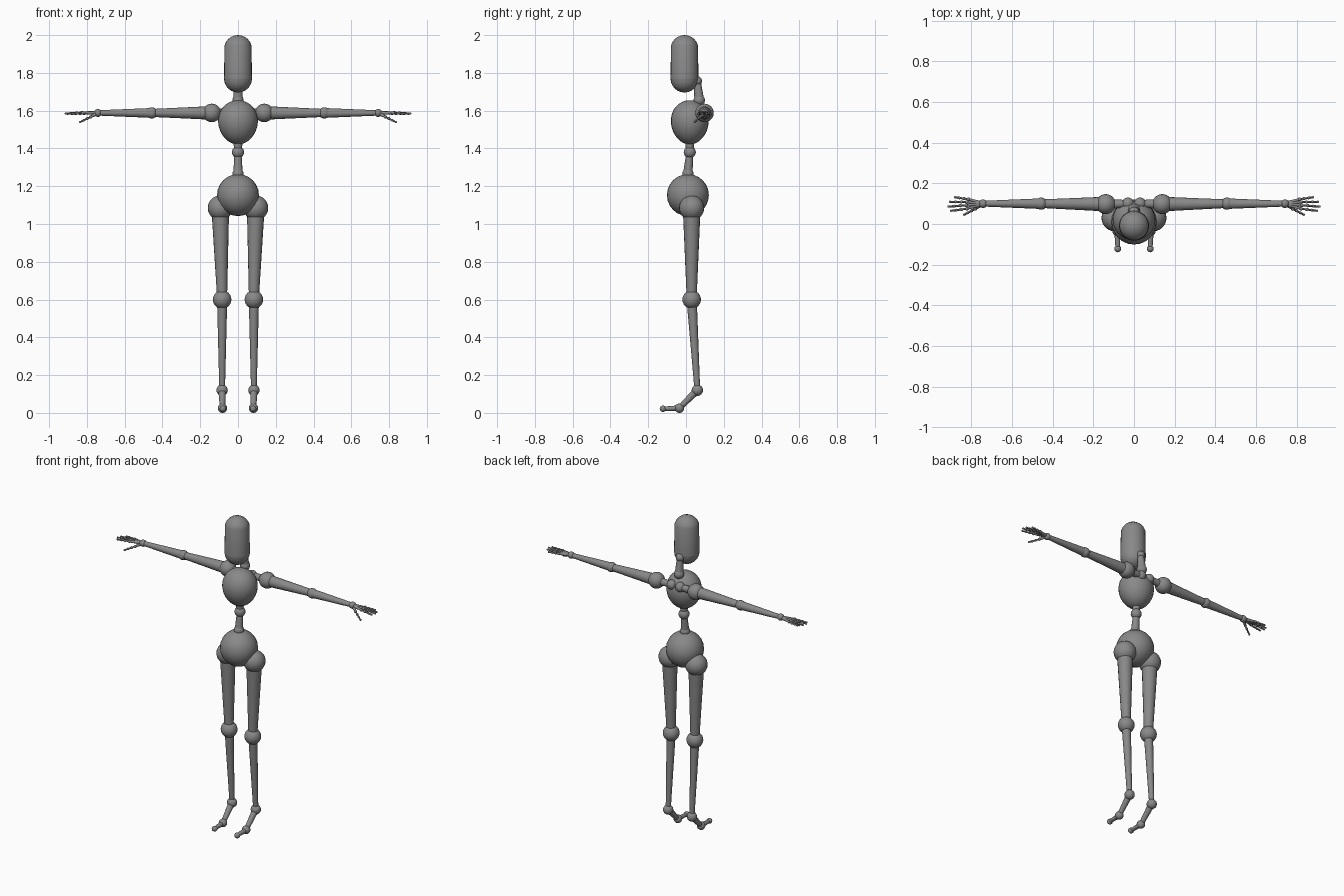
import bpy, bmesh, math
from mathutils import Vector, Matrix

if "Cube" in bpy.data.objects:
    bpy.data.objects.remove(bpy.data.objects["Cube"])

grey = bpy.data.materials.new("mid_grey")
grey.diffuse_color = (0.25, 0.25, 0.25, 1)
grey.use_nodes = True
grey.node_tree.nodes["Principled BSDF"].inputs["Base Color"].default_value = grey.diffuse_color


def finish(name, bm):
    me = bpy.data.meshes.new(name)
    bm.to_mesh(me)
    bm.free()
    me.materials.append(grey)
    ob = bpy.data.objects.new(name, me)
    bpy.context.collection.objects.link(ob)
    bpy.ops.object.select_all(action='DESELECT')
    bpy.context.view_layer.objects.active = ob
    ob.select_set(True)
    bpy.ops.object.shade_smooth_by_angle(angle=math.radians(40))
    return ob


def ball(name, p, r, scale=(1, 1, 1), seg=24):
    bm = bmesh.new()
    bmesh.ops.create_uvsphere(bm, u_segments=seg, v_segments=seg // 2, radius=r,
                              matrix=Matrix.Translation(p) @ Matrix.Diagonal((*scale, 1)))
    return finish(name, bm)


def bone(name, a, b, r1, r2, seg=16):
    a, b = Vector(a), Vector(b)
    d = b - a
    m = Matrix.Translation((a + b) / 2) @ d.to_track_quat('Z', 'Y').to_matrix().to_4x4()
    bm = bmesh.new()
    bmesh.ops.create_cone(bm, cap_ends=True, segments=seg, radius1=r1, radius2=r2,
                          depth=d.length, matrix=m)
    return finish(name, bm)


# Head: a sphere stretched into a capsule
bm = bmesh.new()
bmesh.ops.create_uvsphere(bm, u_segments=24, v_segments=12, radius=0.074)
bmesh.ops.bisect_plane(bm, geom=bm.verts[:] + bm.edges[:] + bm.faces[:],
                       plane_co=(0, 0, 0), plane_no=(0, 0, 1))
for v in bm.verts:
    v.co.z += 1.926 if v.co.z > 0.001 else 1.77
    v.co.y -= 0.008
head = finish("head", bm)

# Chest: egg, narrower below
bm = bmesh.new()
bmesh.ops.create_uvsphere(bm, u_segments=24, v_segments=16, radius=1)
for v in bm.verts:
    t = 1 + 0.07 * v.co.z
    v.co = (v.co.x * 0.105 * t, 0.02 + v.co.y * 0.1 * t, 1.538 + v.co.z * 0.117)
finish("chest", bm)

# Neck, waist and pelvis
ball("neck_base_joint", (0, 0.07, 1.655), 0.03)
bone("neck", (0, 0.07, 1.655), (0, 0.06, 1.757), 0.026, 0.018)
ball("neck_top_joint", (0, 0.06, 1.757), 0.025)
ball("waist_joint", (0, 0.02, 1.38), 0.032)
bone("upper_waist", (0, 0.02, 1.45), (0, 0.02, 1.38), 0.025, 0.02)
bone("waist", (0, 0.02, 1.38), (0, 0.01, 1.27), 0.018, 0.025)
ball("lower_waist_joint", (0, 0.01, 1.265), 0.03)
ball("pelvis", (0, 0.01, 1.153), 0.111)

for side, s in (("left", 1), ("right", -1)):
    def P(x, y, z):
        return (s * x, y, z)

    # Leg
    hip, knee = P(0.094, 0.03, 1.085), P(0.084, 0.03, 0.6)
    ankle, sole, toe = P(0.084, 0.06, 0.12), P(0.082, -0.035, 0.025), P(0.08, -0.122, 0.022)
    for n, p, r in (("hip", hip, 0.066), ("knee", knee, 0.049), ("ankle", ankle, 0.03),
                    ("foot_ball", sole, 0.025), ("toe", toe, 0.017)):
        ball(f"{side}_{n}_joint", p, r)
    bone(f"{side}_thigh", hip, knee, 0.047, 0.026)
    bone(f"{side}_shin", knee, ankle, 0.027, 0.015)
    bone(f"{side}_foot", ankle, sole, 0.02, 0.014)
    bone(f"{side}_toes", sole, toe, 0.015, 0.011)

    # Arm
    collar, shoulder = P(0.03, 0.1, 1.59), P(0.139, 0.098, 1.588)
    elbow, wrist = P(0.457, 0.1, 1.588), P(0.742, 0.1, 1.588)
    for n, p, r in (("collar", collar, 0.03), ("shoulder", shoulder, 0.049),
                    ("elbow", elbow, 0.03), ("wrist", wrist, 0.021)):
        ball(f"{side}_{n}_joint", p, r)
    bone(f"{side}_collarbone", collar, shoulder, 0.018, 0.025)
    bone(f"{side}_upper_arm", shoulder, elbow, 0.036, 0.021)
    bone(f"{side}_forearm", elbow, wrist, 0.026, 0.014)

    # Fingers: knuckle and tip, joined by three tapering pieces
    fingers = {"index": ((0.822, 0.075, 1.588), (0.9, 0.065, 1.583)),
               "middle": ((0.825, 0.092, 1.59), (0.912, 0.086, 1.585)),
               "ring": ((0.822, 0.108, 1.588), (0.905, 0.109, 1.584)),
               "little": ((0.815, 0.122, 1.586), (0.88, 0.131, 1.583)),
               "thumb": ((0.78, 0.075, 1.567), (0.835, 0.046, 1.54))}
    for f, (k, t) in fingers.items():
        k, t = Vector(P(*k)), Vector(P(*t))
        bone(f"{side}_{f}_palm", wrist, k, 0.011, 0.006, 10)
        pts = [k.lerp(t, i / 3) for i in range(4)]
        for i, p in enumerate(pts):
            ball(f"{side}_{f}_joint_{i}", p, 0.009 - 0.001 * i, seg=12)
        for i in range(3):
            bone(f"{side}_{f}_piece_{i}", pts[i], pts[i + 1], 0.006, 0.004, 8)
